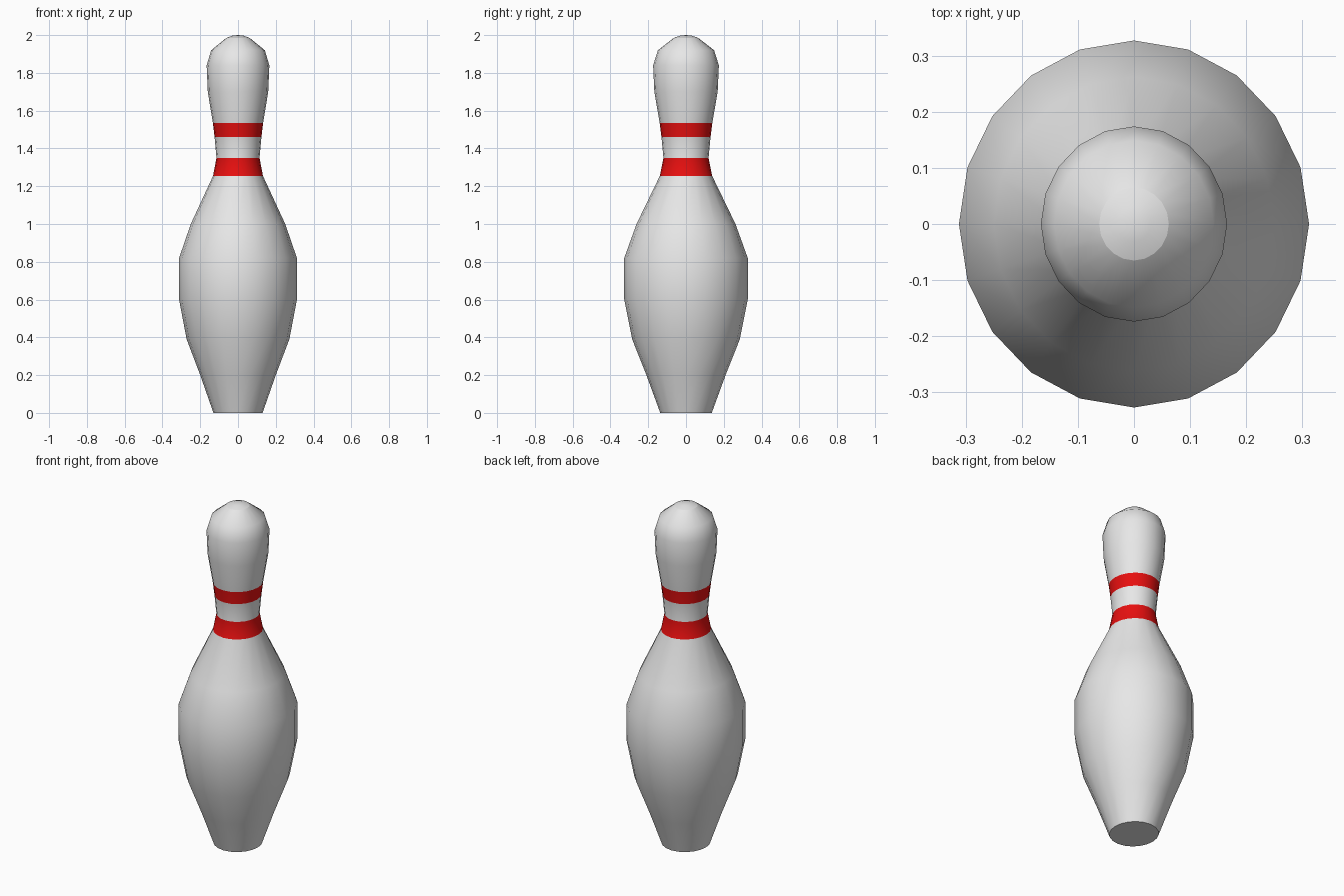
import bpy
import bmesh
from math import cos, sin, tau, radians

cube = bpy.data.objects.get("Cube")
if cube:
    bpy.data.objects.remove(cube, do_unlink=True)


def make_material(name, colour):
    mat = bpy.data.materials.new(name)
    mat.use_nodes = True
    mat.diffuse_color = colour
    mat.node_tree.nodes["Principled BSDF"].inputs["Base Color"].default_value = colour
    return mat


SIDES = 20
DEPTH = 1.048  # the body is slightly deeper than wide

# Outline of the pin from base to crown: radius, height
PROFILE = [
    (0.13, 0), (0.2, 0.2), (0.272, 0.39), (0.312, 0.6), (0.312, 0.82),
    (0.25, 1.0), (0.132, 1.255), (0.114, 1.35), (0.124, 1.46), (0.133, 1.535),
    (0.16, 1.7), (0.166, 1.84), (0.142, 1.92), (0.062, 1.985), (0.03, 1.997),
]
BANDS = [(1.255, 1.35), (1.46, 1.535)]

bm = bmesh.new()
rings = []
for radius, z in PROFILE:
    angles = [tau * i / SIDES for i in range(SIDES)]
    rings.append([bm.verts.new((radius * cos(a), radius * DEPTH * sin(a), z)) for a in angles])

# Walls, with the two red neck bands chosen by height
for low, high in zip(rings, rings[1:]):
    middle = (low[0].co.z + high[0].co.z) / 2
    for i in range(SIDES):
        j = (i + 1) % SIDES
        face = bm.faces.new((low[i], low[j], high[j], high[i]))
        face.material_index = int(any(a < middle < b for a, b in BANDS))

# Flat base and shallow crown
bm.faces.new(rings[0][::-1])
tip = bm.verts.new((0, 0, 2))
for i in range(SIDES):
    bm.faces.new((rings[-1][i], rings[-1][(i + 1) % SIDES], tip))

bmesh.ops.recalc_face_normals(bm, faces=bm.faces)
mesh = bpy.data.meshes.new("bowling_pin")
bm.to_mesh(mesh)
bm.free()

mesh.materials.append(make_material("white", (0.8, 0.8, 0.8, 1)))
mesh.materials.append(make_material("red", (0.8, 0.005, 0.005, 1)))

pin = bpy.data.objects.new("bowling_pin", mesh)
bpy.context.collection.objects.link(pin)
bpy.ops.object.select_all(action="DESELECT")
pin.select_set(True)
bpy.context.view_layer.objects.active = pin
bpy.ops.object.shade_smooth_by_angle(angle=radians(60))

# Crisp rim around the crown
crown_z = PROFILE[-2][1]
for edge in mesh.edges:
    if all(abs(mesh.vertices[v].co.z - crown_z) < 0.001 for v in edge.vertices):
        edge.use_edge_sharp = True
